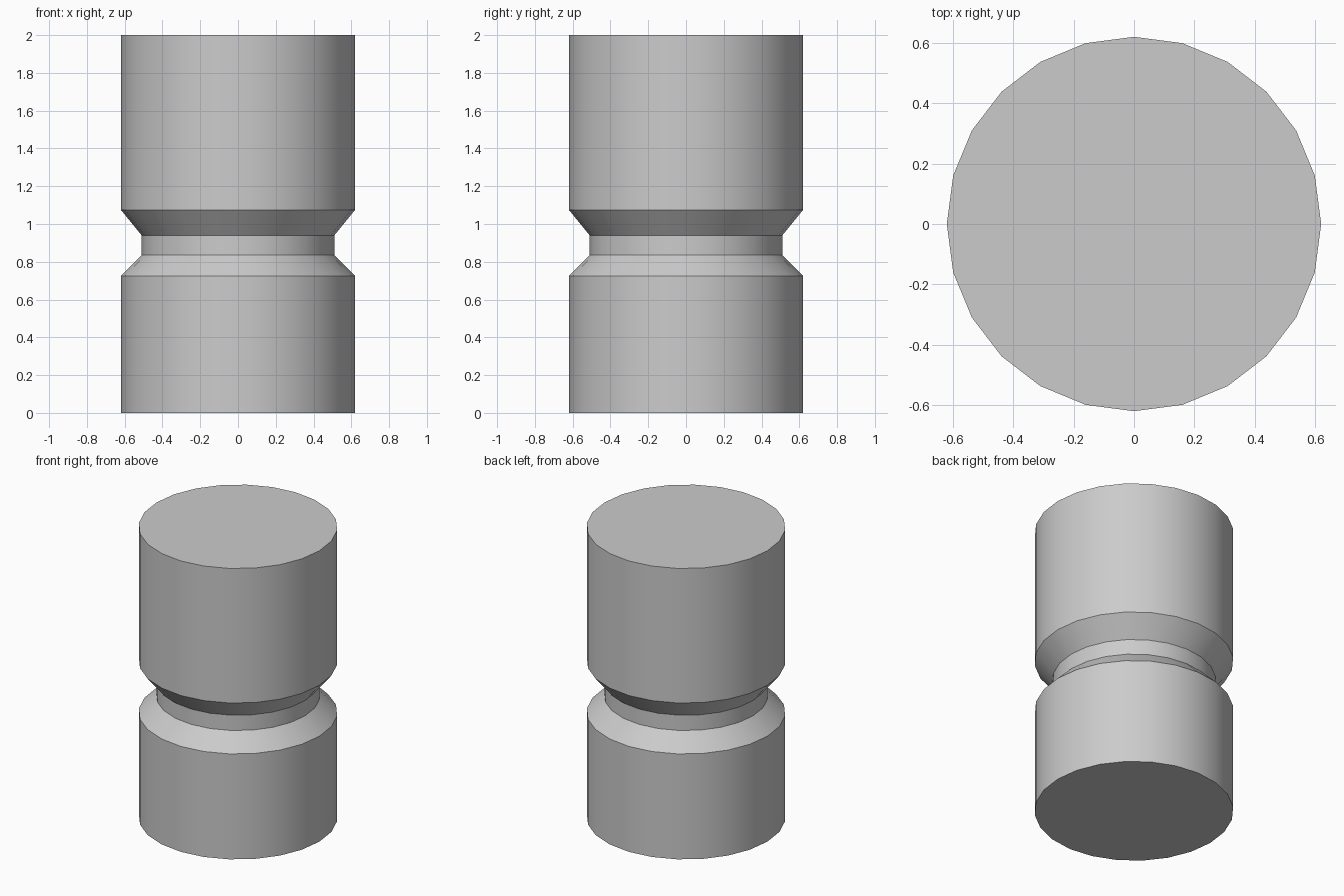
import bpy
import bmesh
import math
from mathutils import Matrix, Vector

cube = bpy.data.objects.get("Cube")
if cube:
    bpy.data.objects.remove(cube, do_unlink=True)

SIDES = 24
BODY_R, NECK_R = 0.62, 0.51

grey = bpy.data.materials.new("plain_grey")
grey.use_nodes = True
colour = (0.6, 0.6, 0.6, 1)
grey.diffuse_color = colour
grey.node_tree.nodes["Principled BSDF"].inputs["Base Color"].default_value = colour

# Half profile of the grooved cylinder, from base to top
profile = [(BODY_R, 0), (BODY_R, 0.725), (NECK_R, 0.835),
           (NECK_R, 0.94), (BODY_R, 1.075), (BODY_R, 2)]

# Turn the profile into rings, bridge them and cap both ends
bm = bmesh.new()
rings = []
for radius, z in profile:
    rings.append([bm.verts.new(Matrix.Rotation(math.tau * i / SIDES, 3, "Z") @ Vector((radius, 0, z)))
                  for i in range(SIDES)])
for low, high in zip(rings, rings[1:]):
    for i in range(SIDES):
        j = (i + 1) % SIDES
        bm.faces.new((low[i], low[j], high[j], high[i]))
bm.faces.new(list(reversed(rings[0])))
bm.faces.new(rings[-1])

mesh = bpy.data.meshes.new("grooved_cylinder")
bm.to_mesh(mesh)
bm.free()
mesh.materials.append(grey)
body = bpy.data.objects.new("grooved_cylinder", mesh)
bpy.context.collection.objects.link(body)

# Smooth round the sides, sharp at the groove and the caps
bpy.context.view_layer.objects.active = body
body.select_set(True)
bpy.ops.object.shade_smooth_by_angle(angle=math.radians(30))
